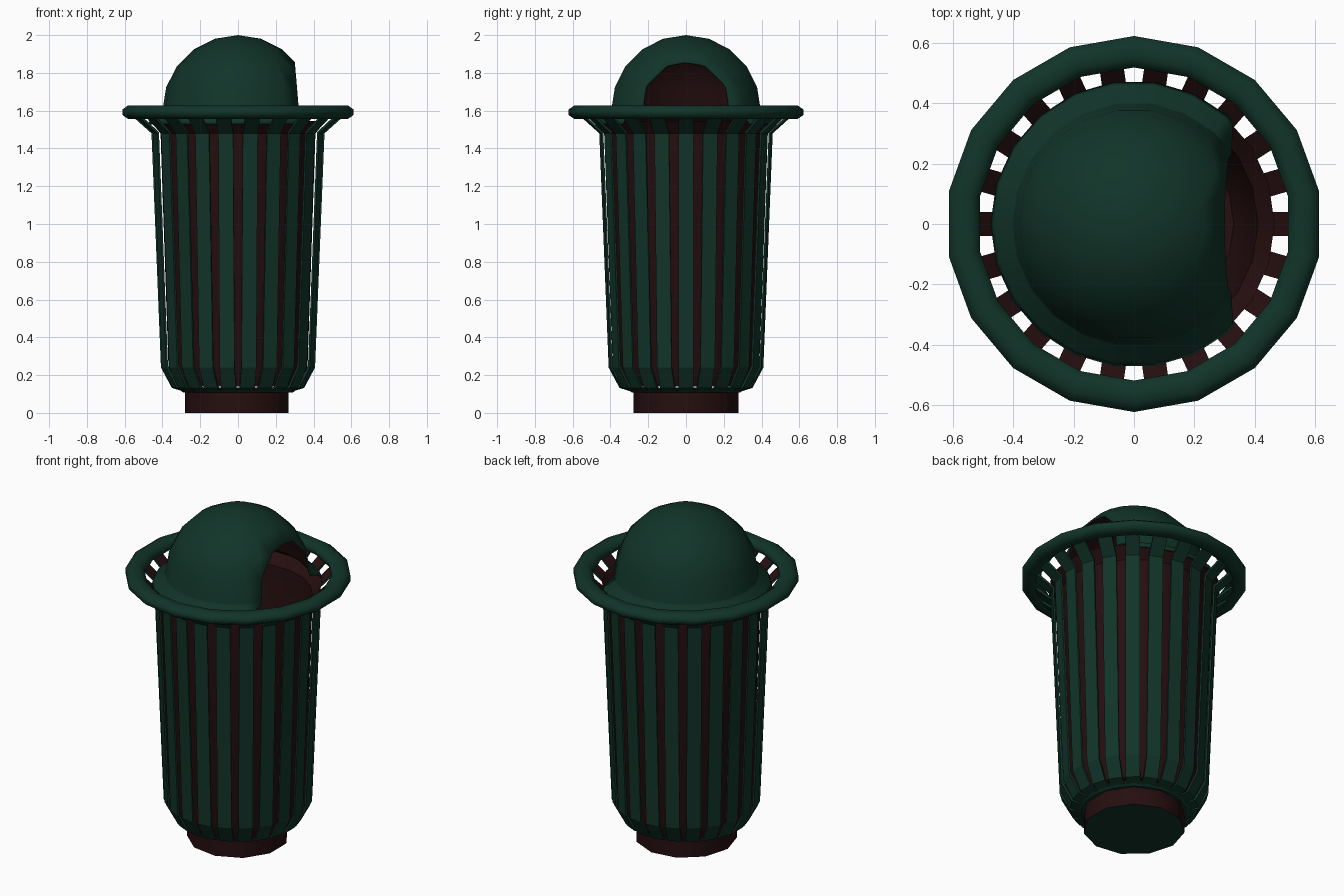
import bpy, bmesh, math

if "Cube" in bpy.data.objects:
    bpy.data.objects.remove(bpy.data.objects["Cube"])


def material(name, rgb):
    m = bpy.data.materials.new(name)
    m.diffuse_color = (*rgb, 1)
    m.use_nodes = True
    m.node_tree.nodes["Principled BSDF"].inputs["Base Color"].default_value = m.diffuse_color
    return m


GREEN = material("dark_green", (0.0055, 0.034, 0.022))
RED = material("dark_maroon", (0.019, 0.0045, 0.005))


def finish(bm, name, mats, smooth=35):
    bmesh.ops.recalc_face_normals(bm, faces=bm.faces)
    me = bpy.data.meshes.new(name)
    bm.to_mesh(me)
    bm.free()
    ob = bpy.data.objects.new(name, me)
    bpy.context.collection.objects.link(ob)
    for m in mats:
        me.materials.append(m)
    bpy.ops.object.select_all(action='DESELECT')
    ob.select_set(True)
    bpy.context.view_layer.objects.active = ob
    if smooth:
        bpy.ops.object.shade_smooth_by_angle(angle=math.radians(smooth))
    return ob


def revolve(profile, n, start=math.pi, loop=False):
    """Turn a (radius, z) profile about z; radius 0 makes a pole."""
    bm = bmesh.new()
    rings = []
    for r, z in profile:
        if r == 0:
            rings.append([bm.verts.new((0, 0, z))] * n)
        else:
            rings.append([bm.verts.new((r * math.cos(start + math.tau * i / n),
                                        r * math.sin(start + math.tau * i / n), z))
                          for i in range(n)])
    if loop:
        rings.append(rings[0])
    for a, b in zip(rings, rings[1:]):
        for i in range(n):
            j = (i + 1) % n
            quad = list(dict.fromkeys((a[i], a[j], b[j], b[i])))
            bm.faces.new(quad)
    return bm


# Eleven-sided foot, green underneath
bm = revolve([(0, 0), (0.28, 0), (0.28, 0.125), (0, 0.125)], 11)
foot = finish(bm, "foot", [RED, GREEN])
for p in foot.data.polygons:
    p.material_index = 1 if p.normal.z < -0.9 else 0

# Plate under the slats
finish(revolve([(0, 0.108), (0.29, 0.108), (0.32, 0.13), (0, 0.135)], 22), "bottom_plate", [GREEN])

# Inner liner, open at the top
finish(revolve([(0, 0.14), (0.33, 0.14), (0.368, 0.24), (0.41, 1.48), (0.465, 1.545)], 22),
       "liner", [RED])

# Bent slats, green outside and maroon inside
outer = [(0.27, 0.108), (0.35, 0.132), (0.408, 0.24), (0.458, 1.48), (0.565, 1.575)]
inner = [(r - 0.010, z + 0.007) for r, z in outer]
COUNT, HALF = 22, 0.04
bm = bmesh.new()
for k in range(COUNT):
    a = math.tau * k / COUNT
    c, s = math.cos(a), math.sin(a)
    rows = []
    for o, i in zip(outer, inner):
        rows.append([bm.verts.new((r * c - w * s, r * s + w * c, z))
                     for (r, z), w in ((o, -HALF), (o, HALF), (i, HALF), (i, -HALF))])
    for p, q in zip(rows, rows[1:]):
        for e in range(4):
            f = bm.faces.new((p[e], p[(e + 1) % 4], q[(e + 1) % 4], q[e]))
            f.material_index = 1 if e == 2 else 0
    bm.faces.new(rows[0])
    bm.faces.new(rows[-1])
finish(bm, "slats", [GREEN, RED], 0)

# Top ring, eighteen sides
section = [(0.57 + 0.052 * math.cos(math.tau * (i + 0.5) / 8) / math.cos(math.pi / 8),
            1.592 + 0.035 * math.sin(math.tau * (i + 0.5) / 8) / math.cos(math.pi / 8))
           for i in range(8)]
finish(revolve(section, 18, math.pi / 2, True), "top_ring", [GREEN], 60)

# Domed lid with a flared brim and a flat-cut side opening
dome = [(0.475, 1.53), (0.462, 1.56), (0.405, 1.585)]
dome += [(0.4 * math.cos(t), 1.6 + 0.4 * math.sin(t))
         for t in (math.radians(18 * i) for i in range(5))]
dome.append((0, 2.0))
bm = revolve(dome, 22)
bmesh.ops.bisect_plane(bm, geom=bm.verts[:] + bm.edges[:] + bm.faces[:],
                       plane_co=(0.31, 0, 1.75), plane_no=(1, 0, 0.085), clear_outer=True)
lid = finish(bm, "domed_lid", [GREEN, RED], 50)
shell = lid.modifiers.new("thickness", 'SOLIDIFY')
shell.thickness = 0.01
shell.offset = -1
shell.material_offset = 1
